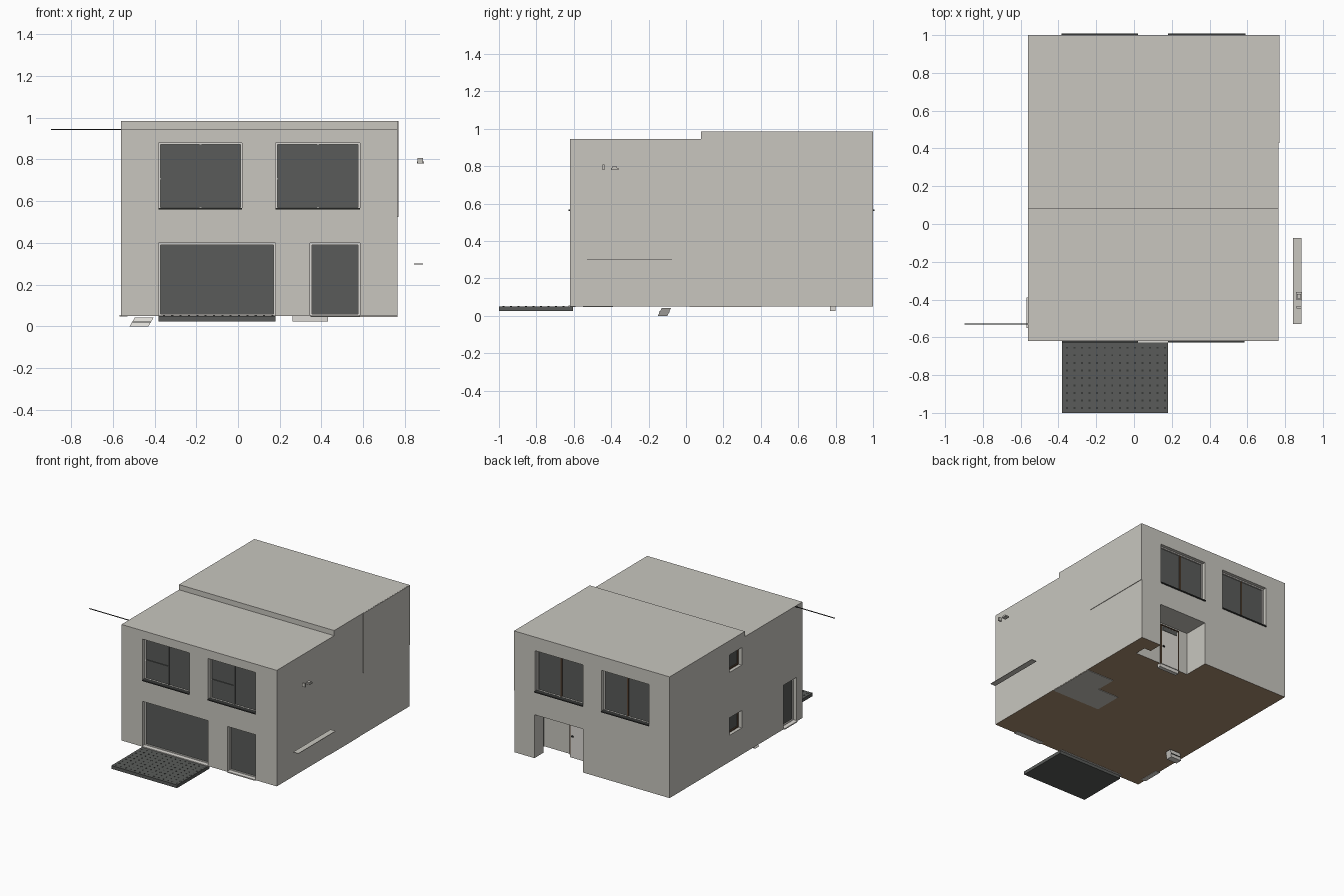
import bpy, bmesh
from mathutils import Vector

if "Cube" in bpy.data.objects:
    bpy.data.objects.remove(bpy.data.objects["Cube"])


def material(name, r, g, b):
    m = bpy.data.materials.new(name)
    m.use_nodes = True
    m.diffuse_color = (r, g, b, 1)
    m.node_tree.nodes["Principled BSDF"].inputs["Base Color"].default_value = (r, g, b, 1)
    return m


WALL = material("warm grey plaster", 0.58, 0.565, 0.52)
GLASS = material("dark grey glass", 0.10, 0.105, 0.10)
DARK = material("charcoal", 0.04, 0.042, 0.04)
BROWN = material("brown floor", 0.40, 0.27, 0.16)
WOOD = material("dark wood", 0.10, 0.06, 0.035)
WHITE = material("off white", 0.72, 0.70, 0.66)


def make(name, bm, mat):
    bmesh.ops.recalc_face_normals(bm, faces=bm.faces)
    me = bpy.data.meshes.new(name)
    bm.to_mesh(me)
    bm.free()
    me.materials.append(mat)
    ob = bpy.data.objects.new(name, me)
    bpy.context.collection.objects.link(ob)
    return ob


def add_box(bm, x0, x1, y0, y1, z0, z1):
    lo, hi = Vector((x0, y0, z0)), Vector((x1, y1, z1))
    for v in bmesh.ops.create_cube(bm, size=1)["verts"]:
        v.co = [lo[i] + (v.co[i] + 0.5) * (hi[i] - lo[i]) for i in range(3)]


def boxes(name, mat, *dims):
    bm = bmesh.new()
    for d in dims:
        add_box(bm, *d)
    return make(name, bm, mat)


# Main dimensions
LEFT, RIGHT, FRONT, BACK, FLOOR = 0.765, -0.56, -0.62, 1.0, 0.05
DEPTH = 0.045

# House body: stepped side profile extruded across the width
bm = bmesh.new()
profile = [(FRONT, FLOOR), (BACK, FLOOR), (BACK, 0.985), (0.08, 0.985), (0.08, 0.945), (FRONT, 0.945)]
face = bm.faces.new([bm.verts.new((RIGHT, y, z)) for y, z in profile])
ext = bmesh.ops.extrude_face_region(bm, geom=[face])
bmesh.ops.translate(bm, vec=(LEFT - RIGHT, 0, 0), verts=[e for e in ext["geom"] if isinstance(e, bmesh.types.BMVert)])
body = make("house_body", bm, WALL)
body.data.materials.append(BROWN)

# Openings: name, wall, start, end, bottom, top, style
OPENINGS = [
    ("front_upper_right_window", "front", -0.38, 0.02, 0.56, 0.88, "sash"),
    ("front_upper_left_window", "front", 0.18, 0.585, 0.56, 0.88, "sash"),
    ("front_sliding_door", "front", -0.38, 0.18, 0.052, 0.40, "plain"),
    ("front_door", "front", 0.345, 0.585, 0.052, 0.40, "plain"),
    ("back_upper_left_window", "back", 0.18, 0.59, 0.56, 0.88, "split"),
    ("back_upper_right_window", "back", -0.385, 0.02, 0.56, 0.88, "split"),
    ("side_upper_window", "side", 0.12, 0.27, 0.74, 0.875, "small"),
    ("side_lower_window", "side", 0.12, 0.27, 0.255, 0.39, "small"),
    ("side_door", "side", -0.55, -0.39, 0.052, 0.39, "plain"),
]


def on_wall(wall, a0, a1, d0, d1, z0, z1):
    """Box from a span along a wall and a depth range measured inwards."""
    if wall == "front":
        return (a0, a1, FRONT + d0, FRONT + d1, z0, z1)
    if wall == "back":
        return (a0, a1, BACK - d1, BACK - d0, z0, z1)
    return (RIGHT + d0, RIGHT + d1, a0, a1, z0, z1)


def cut(*dims):
    cutter = boxes("cutter", WALL, dims)
    cutter.hide_render = True
    mod = body.modifiers.new("cut", "BOOLEAN")
    mod.operation, mod.solver, mod.object = "DIFFERENCE", "EXACT", cutter
    bpy.context.view_layer.objects.active = body
    bpy.ops.object.modifier_apply(modifier=mod.name)
    bpy.data.objects.remove(cutter)


for name, wall, a0, a1, z0, z1, style in OPENINGS:
    cut(*on_wall(wall, a0, a1, -0.1, DEPTH, z0, z1))

# Back porch niche with its side alcove
cut(0.18, 0.593, 0.80, 1.1, -0.1, 0.385)
cut(0.58, 0.65, 0.80, 0.89, -0.1, 0.385)

# Underside of the house is brown
for p in body.data.polygons:
    p.material_index = int(p.normal.z < -0.9 and p.center.z < FLOOR + 0.001)


def frame(name, wall, a0, a1, z0, z1, w, d0, d1, mat):
    sides = [(a0, a0 + w, z0, z1), (a1 - w, a1, z0, z1), (a0 + w, a1 - w, z0, z0 + w), (a0 + w, a1 - w, z1 - w, z1)]
    boxes(name, mat, *[on_wall(wall, s[0], s[1], d0, d1, s[2], s[3]) for s in sides])


# Glass, frames, bars and sills for every opening
for name, wall, a0, a1, z0, z1, style in OPENINGS:
    boxes(name + "_glass", GLASS, on_wall(wall, a0 + 0.005, a1 - 0.005, 0.036, 0.044, z0 + 0.005, z1 - 0.005))
    frame(name + "_frame", wall, a0, a1, z0, z1, 0.009, 0.026, DEPTH, WOOD if style == "small" else WHITE)
    mid, zm = (a0 + a1) / 2, z0 + (z1 - z0) * 0.45
    bars = []
    if style in ("sash", "split"):
        bars.append(on_wall(wall, mid - 0.005, mid + 0.005, 0.029, 0.037, z0 + 0.009, z1 - 0.009))
    if style == "sash":
        bars.append(on_wall(wall, a0 + 0.009, mid - 0.005, 0.030, 0.037, zm, zm + 0.008))
    if bars:
        boxes(name + "_bars", WOOD if style == "split" else GLASS, *bars)
    if style != "small":
        low = z0 if z0 > 0.1 else FLOOR - 0.002
        boxes(name + "_sill", DARK if z0 > 0.1 else WHITE,
              on_wall(wall, a0, a1, -0.008, 0.03, low, low + 0.008))

# Porch door with wooden surround, top light and step
boxes("porch_door", WHITE, (0.27, 0.42, 0.80, 0.806, FLOOR, 0.36))
boxes("porch_door_frame", WOOD, (0.262, 0.27, 0.80, 0.81, FLOOR, 0.37), (0.42, 0.428, 0.80, 0.81, FLOOR, 0.37),
      (0.27, 0.42, 0.80, 0.81, 0.362, 0.37))
boxes("porch_door_light", GLASS, (0.28, 0.41, 0.805, 0.809, 0.325, 0.355))
boxes("porch_door_handle", DARK, (0.395, 0.41, 0.806, 0.815, 0.19, 0.2))
boxes("porch_step", WHITE, (0.26, 0.43, 0.77, 0.80, 0.025, 0.055))

# Pale plates under the floor
boxes("floor_panels", WALL, (0.35, 0.763, 0.02, 0.24, 0.046, 0.052), (0.53, 0.763, 0.24, 0.40, 0.046, 0.052))

# Front deck with rows of drainage marks
boxes("front_deck", GLASS, (-0.38, 0.18, -1.0, -0.605, 0.025, 0.05))
marks = [(x, x + 0.01, y, y + 0.01, 0.049, 0.0515)
         for x in [-0.36 + 0.04 * i for i in range(14)] for y in [-0.98 + 0.04 * j for j in range(9)]]
boxes("deck_marks", DARK, *marks)

# Raised wall cladding on the left side
boxes("side_cladding", WALL, (LEFT, LEFT + 0.004, 0.43, BACK, 0.525, 0.984))

# Parts standing clear of the walls
boxes("roof_pole", DARK, (-0.897, RIGHT, -0.533, -0.528, 0.941, 0.946))
boxes("side_shelf", WALL, (0.842, 0.886, -0.53, -0.075, 0.298, 0.302))
boxes("side_lamp", WALL, (0.857, 0.89, -0.40, -0.36, 0.78, 0.79), (0.862, 0.885, -0.395, -0.37, 0.79, 0.798))
boxes("side_lamp_bracket", WALL, (0.86, 0.886, -0.447, -0.435, 0.78, 0.808))

# Slanted foot below the floor
foot = boxes("slanted_foot", WHITE, (-0.52, -0.43, -0.15, -0.10, 0, 0.042))
for v in foot.data.vertices:
    if v.co.z > 0.02:
        v.co.x += 0.025
        v.co.y += 0.02
boxes("foot_band", DARK, (-0.505, -0.42, -0.145, -0.088, 0.018, 0.024))
